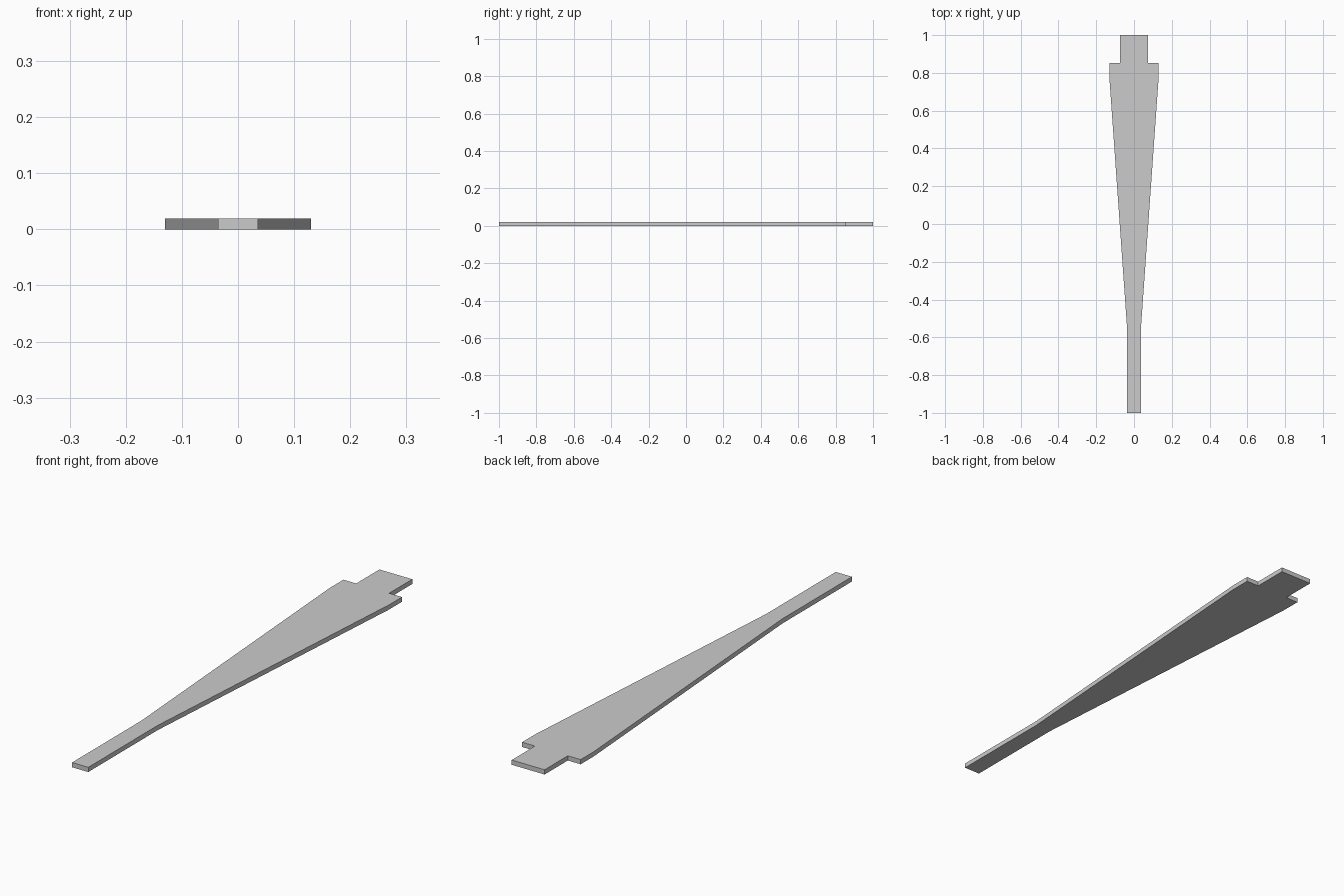
import bpy, bmesh

if "Cube" in bpy.data.objects:
    bpy.data.objects.remove(bpy.data.objects["Cube"])

THICKNESS = 0.019

# Right-hand outline of the blade as (half width, y), from handle to tip
half = [(0.036, -1.0), (0.036, -0.56), (0.13, 0.77),
        (0.13, 0.853), (0.073, 0.853), (0.073, 1.0)]
outline = half + [(-x, y) for x, y in reversed(half)]

# Flat tapered blade with handle and end tab, extruded to thickness
bm = bmesh.new()
base = bm.faces.new([bm.verts.new((x, y, 0)) for x, y in outline])
top = bmesh.ops.extrude_face_region(bm, geom=[base], use_keep_orig=True)
bmesh.ops.translate(bm, vec=(0, 0, THICKNESS),
                    verts=[v for v in top["geom"] if isinstance(v, bmesh.types.BMVert)])
bmesh.ops.recalc_face_normals(bm, faces=bm.faces)

mesh = bpy.data.meshes.new("tapered_blade")
bm.to_mesh(mesh)
bm.free()
blade = bpy.data.objects.new("tapered_blade", mesh)
bpy.context.collection.objects.link(blade)
